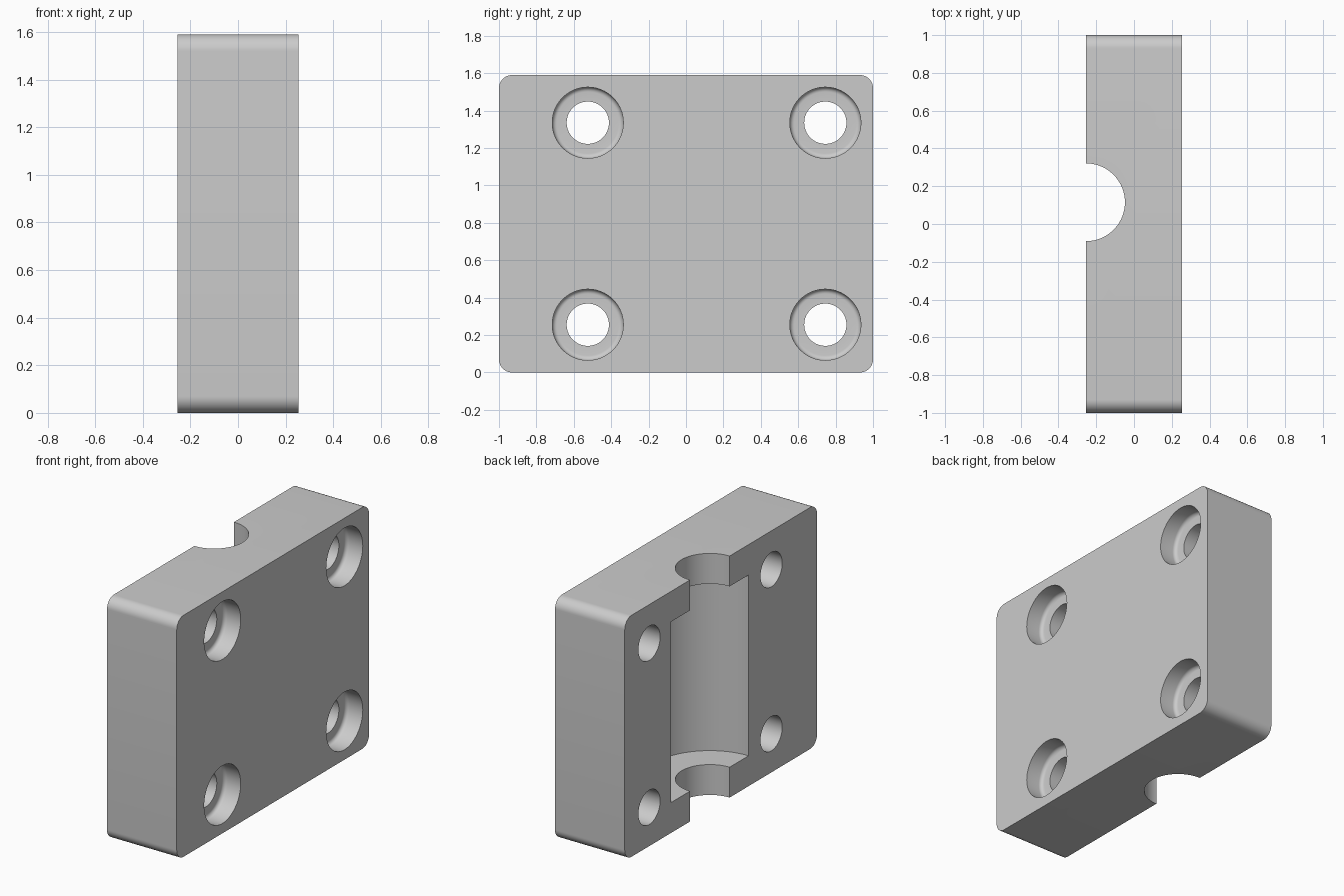
import bpy, bmesh, math
from mathutils import Matrix

if "Cube" in bpy.data.objects:
    bpy.data.objects.remove(bpy.data.objects["Cube"])

HALF_X, HALF_Y, HEIGHT, CORNER = 0.254, 1.0, 1.59, 0.07

grey = bpy.data.materials.new("plain grey")
grey.diffuse_color = (0.60, 0.60, 0.60, 1)
grey.use_nodes = True
grey.node_tree.nodes["Principled BSDF"].inputs["Base Color"].default_value = grey.diffuse_color


def make_object(name, bm):
    bmesh.ops.recalc_face_normals(bm, faces=bm.faces)
    mesh = bpy.data.meshes.new(name)
    bm.to_mesh(mesh)
    bm.free()
    mesh.materials.append(grey)
    obj = bpy.data.objects.new(name, mesh)
    bpy.context.collection.objects.link(obj)
    return obj


def lathe(bm, profile, matrix, steps=64):
    """Closed solid of revolution about z from (radius, z) points, then placed."""
    rings = []
    for r, z in profile:
        rings.append([bm.verts.new(matrix @ Matrix.Rotation(2 * math.pi * i / steps, 4, 'Z')
                                   @ Matrix.Translation((r, 0, z)).translation)
                      for i in range(steps)])
    for a, b in zip(rings, rings[1:]):
        for i in range(steps):
            j = (i + 1) % steps
            bm.faces.new((a[i], a[j], b[j], b[i]))
    bm.faces.new(rings[0])
    bm.faces.new(rings[-1])


# Block: rounded rectangle extruded through its thickness
bm = bmesh.new()
outline = []
for k, (sy, sz) in enumerate([(1, 1), (-1, 1), (-1, -1), (1, -1)]):
    for i in range(13):
        a = math.radians(90 * k + 7.5 * i)
        outline.append(bm.verts.new((-HALF_X,
                                     sy * (HALF_Y - CORNER) + CORNER * math.cos(a),
                                     HEIGHT / 2 + sz * (HEIGHT / 2 - CORNER) + CORNER * math.sin(a))))
face = bm.faces.new(outline)
side = bmesh.ops.extrude_face_region(bm, geom=[face])
bmesh.ops.translate(bm, vec=(2 * HALF_X, 0, 0),
                    verts=[v for v in side["geom"] if isinstance(v, bmesh.types.BMVert)])
block = make_object("clamp_block", bm)

# Stepped channel: narrow at both ends, wide in the middle
bm = bmesh.new()
lathe(bm, [(0.206, -0.1), (0.206, 0.20), (0.403, 0.20), (0.403, 1.39), (0.206, 1.39), (0.206, 1.7)],
      Matrix.Translation((-HALF_X, 0.115, 0)), 96)
channel = make_object("channel_cutter", bm)

# Four counterbored screw holes with a small fillet at the counterbore floor
R_HOLE, R_BORE, DEPTH, FILLET = 0.113, 0.19, 0.12, 0.025
floor = HALF_X - DEPTH
hole = [(R_HOLE, -0.4), (R_HOLE, floor)]
for i in range(7):
    a = math.radians(15 * i)
    hole.append((R_BORE - FILLET + FILLET * math.sin(a), floor + FILLET - FILLET * math.cos(a)))
hole.append((R_BORE, 0.4))
bm = bmesh.new()
for y in (-0.525, 0.745):
    for z in (0.255, 1.335):
        lathe(bm, hole, Matrix.Translation((0, y, z)) @ Matrix.Rotation(math.pi / 2, 4, 'Y'))
holes = make_object("screw_hole_cutter", bm)

# Cut the block, then remove the cutters
bpy.context.view_layer.objects.active = block
block.select_set(True)
for cutter in (channel, holes):
    mod = block.modifiers.new("cut", 'BOOLEAN')
    mod.operation, mod.solver, mod.object = 'DIFFERENCE', 'EXACT', cutter
    bpy.ops.object.modifier_apply(modifier=mod.name)
for cutter in (channel, holes):
    bpy.data.objects.remove(cutter, do_unlink=True)

bpy.ops.object.shade_smooth_by_angle(angle=math.radians(30))
